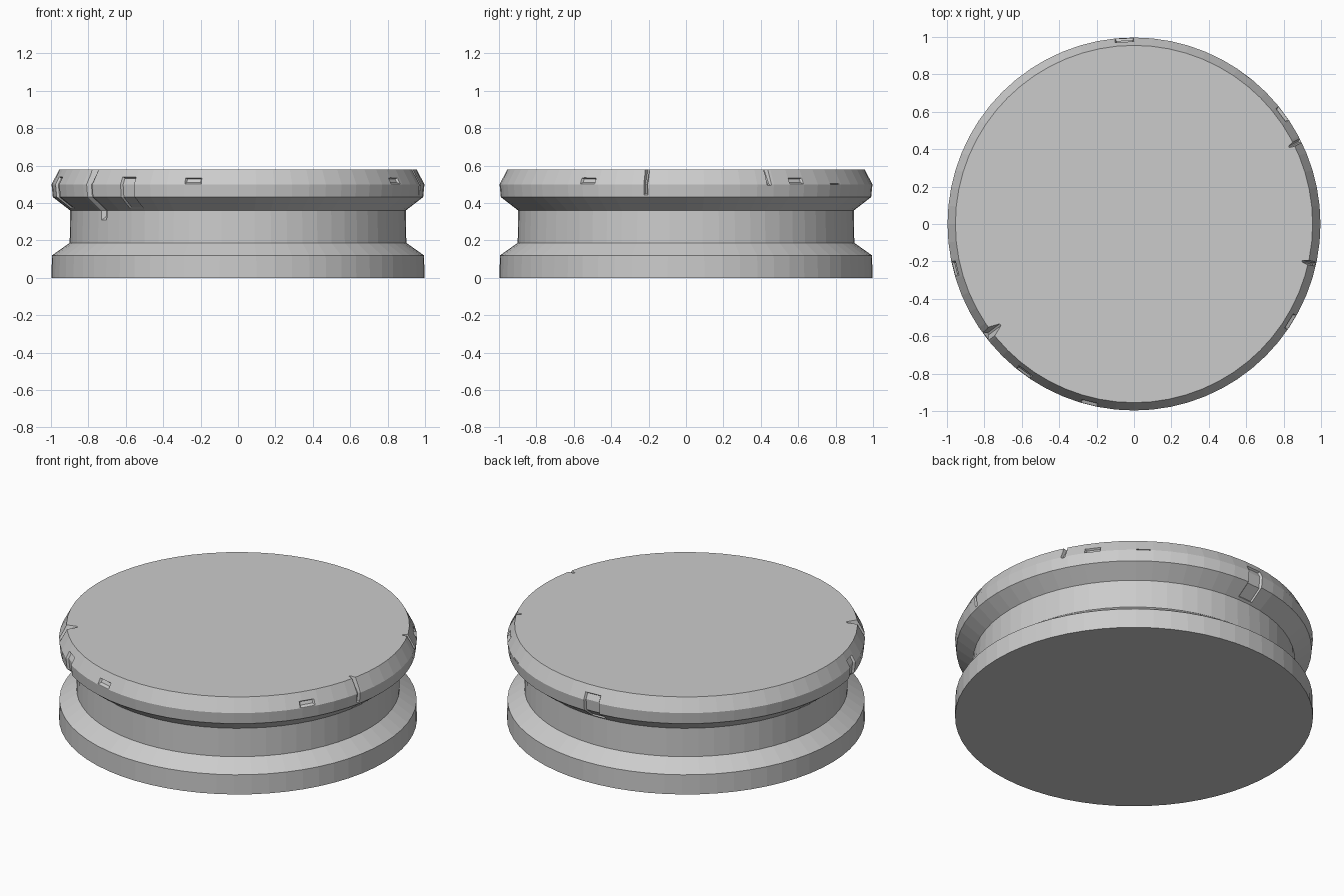
import bpy, bmesh
from math import cos, sin, radians, tau

if "Cube" in bpy.data.objects:
    bpy.data.objects.remove(bpy.data.objects["Cube"])

SIDES = 64
TOP = 0.58
# Outer profile as (radius, height)
PROFILE = [(0.997, 0), (0.995, 0.12), (0.90, 0.187), (0.897, 0.36),
           (0.99, 0.432), (0.997, 0.50), (0.955, TOP)]

stone = bpy.data.materials.new("stone grey")
stone.use_nodes = True
colour = (0.6, 0.6, 0.6, 1)
stone.diffuse_color = colour
stone.node_tree.nodes["Principled BSDF"].inputs["Base Color"].default_value = colour


def make_object(name, bm):
    bmesh.ops.recalc_face_normals(bm, faces=bm.faces[:])
    mesh = bpy.data.meshes.new(name)
    bm.to_mesh(mesh)
    bm.free()
    mesh.materials.append(stone)
    ob = bpy.data.objects.new(name, mesh)
    bpy.context.scene.collection.objects.link(ob)
    return ob


def loft(bm, rings):
    """Skin closed rings of points and cap both ends."""
    rows = [[bm.verts.new(p) for p in ring] for ring in rings]
    n = len(rows[0])
    for a, b in zip(rows, rows[1:]):
        for i in range(n):
            j = (i + 1) % n
            bm.faces.new((a[i], a[j], b[j], b[i]))
    bm.faces.new(rows[0][::-1])
    bm.faces.new(rows[-1])


def radius_at(z):
    for (r0, z0), (r1, z1) in zip(PROFILE, PROFILE[1:]):
        if z <= z1 or z1 == TOP:
            return r0 + (r1 - r0) * (z - z0) / (z1 - z0)


def chip(bm, angle, low, high, width, floor, depth, top_depth=0):
    """Cutter that follows the profile, tapering from width to floor width."""
    a = radians(angle)
    taper = min((width - floor) / 2, (high - low) / 3)
    end_taper = taper if high < TOP else 0
    levels = [z for r, z in PROFILE if low + taper < z < high - end_taper]
    rings = []
    for z in [low] + levels + [high]:
        inner_z = z
        if z == low:
            inner_z += taper
        elif z == high:
            inner_z -= end_taper
        cut = top_depth if z >= TOP else depth
        out, deep = radius_at(z) + 0.008, radius_at(inner_z) - cut
        points = [(out, -width / 2, z), (out, width / 2, z),
                  (deep, floor / 2, inner_z), (deep, -floor / 2, inner_z)]
        rings.append([(r * cos(a) - t * sin(a), r * sin(a) + t * cos(a), h)
                      for r, t, h in points])
    loft(bm, rings)


# Turned base
bm = bmesh.new()
loft(bm, [[(r * cos(tau * i / SIDES), r * sin(tau * i / SIDES), z)
           for i in range(SIDES)] for r, z in PROFILE])
base = make_object("round_base", bm)

bm = bmesh.new()
# Small rectangular chips around the rim
for angle in (256, 328, 36.5):
    chip(bm, angle, 0.498, 0.54, 0.10, 0.075, 0.015)
# Tall chips running over the rim and under it
for angle, width in ((233.5, 0.10), (93, 0.11), (194, 0.09)):
    chip(bm, angle, 0.365, 0.545, width, width - 0.025, 0.015)
# Thin scratch
chip(bm, 53, 0.497, 0.505, 0.08, 0.075, 0.01)
# Cracks that break through the top edge
chip(bm, 217, 0.30, 0.60, 0.065, 0.012, 0.02, 0.06)
chip(bm, 347.5, 0.44, 0.60, 0.03, 0.008, 0.015, 0.035)
chip(bm, 26.5, 0.49, 0.60, 0.03, 0.008, 0.012, 0.03)
cutter = make_object("chip_cutter", bm)
cutter.hide_render = True

# Carve the chips with the first solver that keeps the base whole
carve = base.modifiers.new("chips", 'BOOLEAN')
carve.operation = 'DIFFERENCE'
carve.object = cutter
whole = len(base.data.polygons)
for solver in ('MANIFOLD', 'EXACT', 'FLOAT'):
    carve.solver = solver
    bpy.context.view_layer.update()
    graph = bpy.context.evaluated_depsgraph_get()
    carved = bpy.data.meshes.new_from_object(base.evaluated_get(graph))
    if len(carved.polygons) > whole:
        base.modifiers.clear()
        base.data = carved
        break
base.modifiers.clear()
bpy.data.objects.remove(cutter)
